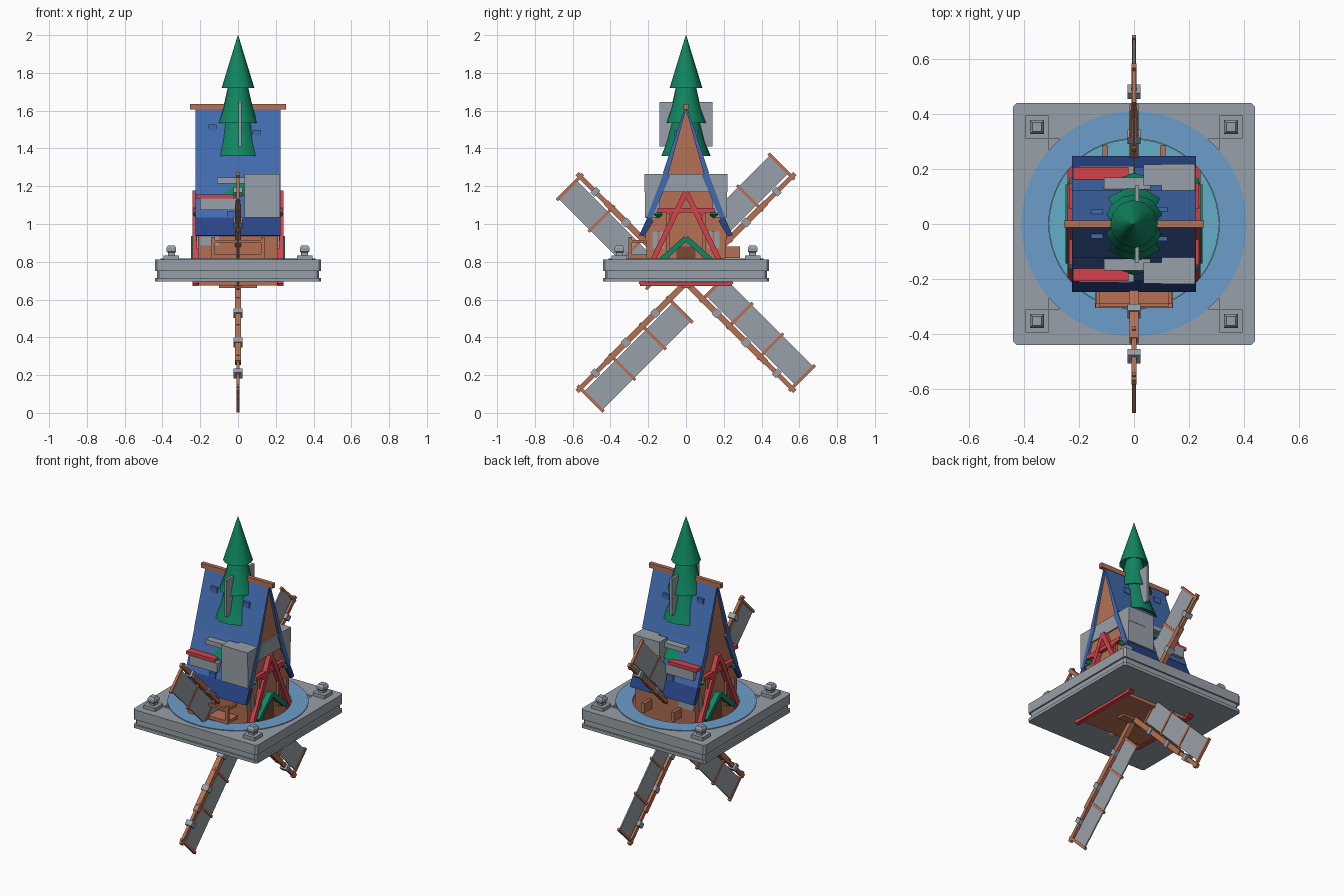
import bpy, bmesh, math
from mathutils import Matrix, Vector

if "Cube" in bpy.data.objects:
    bpy.data.objects.remove(bpy.data.objects["Cube"])

def mat(name, r, g, b):
    m = bpy.data.materials.new(name)
    lin = lambda c: (c / 255 / 12.92) if c < 11 else ((c / 255 + 0.055) / 1.055) ** 2.4
    m.diffuse_color = (lin(r), lin(g), lin(b), 1)
    m.use_nodes = True
    m.node_tree.nodes["Principled BSDF"].inputs["Base Color"].default_value = m.diffuse_color
    return m

GREY = mat("grey stone", 152, 160, 168)
WOOD = mat("brown wood", 182, 113, 84)
DARK = mat("dark wood", 120, 72, 52)
RED = mat("red trim", 212, 66, 76)
GREEN = mat("tree green", 16, 134, 96)
BLUE = mat("roof blue", 66, 107, 175)
NAVY = mat("eave navy", 40, 68, 135)
RING = mat("shore blue", 108, 158, 202)
TEAL = mat("water teal", 100, 175, 202)

def obj(name, bm, m):
    bmesh.ops.recalc_face_normals(bm, faces=bm.faces)
    me = bpy.data.meshes.new(name)
    bm.to_mesh(me)
    bm.free()
    me.materials.append(m)
    o = bpy.data.objects.new(name, me)
    bpy.context.collection.objects.link(o)
    return o

def box(name, x, y, z, m, M=None):
    """Box from three (min, max) ranges, optionally transformed."""
    bm = bmesh.new()
    bmesh.ops.create_cube(bm, size=1)
    for v in bm.verts:
        for i, (a, b) in enumerate((x, y, z)):
            v.co[i] = (a + b) / 2 + v.co[i] * (b - a)
    if M:
        bm.transform(M)
    return obj(name, bm, m)

def prism(name, pts, x0, x1, m):
    """Extrude a (y, z) outline along x."""
    bm = bmesh.new()
    f = bm.faces.new([bm.verts.new((x0, y, z)) for y, z in pts])
    g = bmesh.ops.extrude_face_region(bm, geom=[f])["geom"]
    bmesh.ops.translate(bm, verts=[v for v in g if isinstance(v, bmesh.types.BMVert)], vec=(x1 - x0, 0, 0))
    return obj(name, bm, m)

def lathe(name, prof, n, m, loc=(0, 0, 0), turn=0.0, closed=False):
    """Revolve an (r, z) profile about z."""
    bm = bmesh.new()
    rows = []
    for r, z in prof:
        rows.append([bm.verts.new((loc[0] + r * math.cos(turn + 2 * math.pi * i / n),
                                   loc[1] + r * math.sin(turn + 2 * math.pi * i / n), loc[2] + z)) for i in range(n)])
    pairs = list(zip(rows, rows[1:])) + ([(rows[-1], rows[0])] if closed else [])
    for a, b in pairs:
        for i in range(n):
            j = (i + 1) % n
            bm.faces.new((a[i], a[j], b[j], b[i]))
    if not closed:
        bm.faces.new(rows[0])
        bm.faces.new(rows[-1])
    return obj(name, bm, m)

# Platform: stepped square frame around a square pit
def frame(name, h, z0, z1):
    bm = bmesh.new()
    c = 0.012
    outer = [(h, c - h), (h, h - c), (h - c, h), (c - h, h), (-h, h - c), (-h, c - h), (c - h, -h), (h - c, -h)]
    p = 0.31
    inner = [(p, -p), (p, p), (p, p), (-p, p), (-p, p), (-p, -p), (-p, -p), (p, -p)]
    rows = [[bm.verts.new((x, y, z)) for x, y in ring] for ring, z in ((outer, z0), (outer, z1), (inner, z1), (inner, z0))]
    for k in range(4):
        a, b = rows[k], rows[(k + 1) % 4]
        for i in range(8):
            j = (i + 1) % 8
            bm.faces.new((a[i], a[j], b[j], b[i]))
    bmesh.ops.remove_doubles(bm, verts=bm.verts, dist=1e-5)
    obj(name, bm, GREY)

frame("platform_top", 0.44, 0.75, 0.812)
frame("platform_step", 0.43, 0.715, 0.75)
frame("platform_foot", 0.44, 0.695, 0.715)
box("platform_floor", (-0.311, 0.311), (-0.311, 0.311), (0.695, 0.72), GREY)
lathe("water", [(0.309, 0.72), (0.309, 0.727)], 48, TEAL)
lathe("shore_ring", [(0.31, 0.812), (0.41, 0.812), (0.41, 0.817), (0.31, 0.817)], 64, RING, closed=True)

# Corner lamps on the platform
for sx in (-1, 1):
    for sy in (-1, 1):
        x, y = 0.353 * sx, 0.353 * sy
        box("lamp_plate", (x - 0.041, x + 0.041), (y - 0.041, y + 0.041), (0.81, 0.834), GREY)
        lathe("lamp_block", [(0.026, 0.834), (0.026, 0.848), (0.036, 0.855), (0.036, 0.874), (0.024, 0.887)],
              4, GREY, (x, y, 0), math.pi / 4)

# House body
prism("house_body", [(0, 1.61), (0.1, 1.265), (0.185, 1.03), (0.215, 0.95), (0.2, 0.675),
                     (-0.2, 0.675), (-0.215, 0.95), (-0.185, 1.03), (-0.1, 1.265)], -0.213, 0.213, WOOD)

# Roof courses on both slopes
courses = [((0.0, 1.635), (0.122, 1.27), BLUE), ((0.112, 1.285), (0.208, 1.035), BLUE), ((0.2, 1.045), (0.248, 0.94), NAVY)]
for s in (-1, 1):
    for (y0, z0), (y1, z1), m in courses:
        prism("roof_course", [(s * y0, z0), (s * y1, z1), (s * (y1 - 0.028), z1 - 0.004), (s * max(y0 - 0.028, 0), z0 - 0.03)],
              -0.226, 0.226, m)
    # Loose shingles
    for x, z, y in ((-0.135, 1.51, 0.044), (-0.035, 1.05, 0.206), (0.1, 1.48, 0.054)):
        box("shingle", (x - 0.022, x + 0.022), (s * y - 0.008, s * y + 0.008), (z - 0.017, z + 0.017), BLUE)
    # Stone dormer blocks and ledges poking from the roof
    a, b = sorted((s * 0.14, s * 0.217))
    box("stone_block", (0.035, 0.222), (a, b), (1.035, 1.265), GREY)
    box("stone_block_cap", (-0.11, 0.06), (min(s * 0.1, s * 0.17), max(s * 0.1, s * 0.17)), (1.215, 1.245), GREY)
    a, b = sorted((s * 0.15, s * 0.212))
    box("stone_ledge", (-0.2, 0.0), (a, b), (1.075, 1.135), GREY)
    a, b = sorted((s * 0.16, s * 0.208))
    box("red_ledge", (-0.222, -0.02), (a, b), (1.135, 1.155), RED)
    a, b = sorted((s * 0.19, s * 0.217))
    box("wall_stone", (-0.2, -0.1), (a, b), (0.885, 0.95), GREY)
box("stone_band", (0.1, 0.222), (-0.219, 0.219), (1.17, 1.265), GREY)
box("ridge_beam", (-0.255, 0.255), (-0.013, 0.013), (1.607, 1.636), WOOD)

# Gable decoration on both ends
def bar(name, p, q, w, x0, x1, m):
    """Slanted bar in the yz plane from p to q."""
    p, q = Vector(p), Vector(q)
    n = (q - p).normalized()
    n = Vector((-n.y, n.x)) * w / 2
    prism(name, [tuple(p + n), tuple(q + n), tuple(q - n), tuple(p - n)], x0, x1, m)

for sx in (-1, 1):
    X = lambda a, b: sorted((sx * a, sx * b))
    for s in (-1, 1):
        bar("red_rafter", (0, 1.17), (s * 0.238, 0.68), 0.028, *X(0.206, 0.242), RED)
        bar("red_brace", (s * 0.055, 1.04), (s * 0.13, 1.08), 0.014, *X(0.206, 0.236), RED)
        bar("green_porch", (0, 0.925), (s * 0.135, 0.805), 0.028, *X(0.206, 0.25), GREEN)
        box("gable_window", X(0.206, 0.219), (s * 0.145 - 0.032, s * 0.145 + 0.032), (0.87, 0.96), GREY)
        box("window_frame", X(0.206, 0.223), (s * 0.145 - 0.005, s * 0.145 + 0.005), (0.87, 0.96), WOOD)
        lathe("gable_leaf", [(0.004, -0.018), (0.026, 0), (0.004, 0.018)], 8, GREEN, (sx * 0.215, s * 0.148, 1.05))
        box("gable_post", X(0.206, 0.226), (s * 0.095 - 0.008, s * 0.095 + 0.008), (0.81, 1.06), WOOD)
    box("red_tie", X(0.206, 0.236), (-0.15, 0.15), (1.062, 1.086), RED)
    box("red_sill", X(0.212, 0.242), (-0.243, 0.243), (0.672, 0.69), RED)
    box("door", X(0.206, 0.218), (-0.05, 0.05), (0.72, 0.88), DARK)

# Front balcony and back posts
box("balcony_floor", (-0.142, 0.142), (-0.305, -0.2), (0.818, 0.838), WOOD)
for sx in (-1, 1):
    box("balcony_post", (sx * 0.132 - 0.009, sx * 0.132 + 0.009), (-0.305, -0.287), (0.83, 0.93), WOOD)
    box("balcony_side_rail", (sx * 0.132 - 0.007, sx * 0.132 + 0.007), (-0.3, -0.2), (0.9, 0.916), WOOD)
    box("back_post", (sx * 0.105 - 0.01, sx * 0.105 + 0.01), (0.2, 0.285), (0.82, 0.88), WOOD)
box("balcony_rail", (-0.142, 0.142), (-0.303, -0.289), (0.9, 0.914), WOOD)

# Tree growing through the roof, tier by tier
for i, (zb, rb, zt, rt) in enumerate(((1.15, 0.185, 1.4, 0.06), (1.36, 0.133, 1.56, 0.07),
                                     (1.535, 0.108, 1.74, 0.05), (1.72, 0.087, 2.0, 0.001))):
    zm = zb + (zt - zb) * 0.4
    rm = rb + (rt - rb) * (0.5 if i < 3 else 0.4)
    t = lathe("tree_tier", [(rb * 0.6, zb + 0.02), (rb, zb), (rm, zm), (rt, zt)], 12, GREEN, turn=i * 0.2)
    bpy.ops.object.select_all(action='DESELECT')
    t.select_set(True)
    bpy.context.view_layer.objects.active = t
    bpy.ops.object.shade_smooth_by_angle(angle=math.radians(35))
lathe("tree_trunk", [(0.03, 0.8), (0.025, 1.3)], 8, DARK)
box("stone_plate", (0.003, 0.018), (-0.14, 0.14), (1.41, 1.647), GREY)

# Four windmill sails turning about x
for k in range(4):
    # local y runs along the arm, local z across the sail
    M = Matrix.Translation((0, 0, 0.69)) @ Matrix.Rotation(math.radians(45 + 90 * k), 4, 'X')
    box("sail_arm", (-0.016, 0.016), (0.0, 0.6), (-0.016, 0.016), WOOD, M)
    box("sail_arm_tip", (-0.009, 0.009), (0.6, 0.815), (-0.012, 0.012), WOOD, M)
    box("sail_cloth", (-0.004, 0.004), (0.125, 0.79), (0.026, 0.163), GREY, M)
    for r in (0.125, 0.325, 0.555, 0.792):
        box("sail_bar", (-0.008, 0.008), (r - 0.008, r + 0.008), (-0.02, 0.174), WOOD, M)
    for r in (0.23, 0.45, 0.68):
        box("sail_clamp", (-0.023, 0.023), (r - 0.016, r + 0.016), (-0.021, 0.021), GREY, M)
box("sail_hub", (-0.1, 0.1), (-0.025, 0.025), (0.662, 0.7), WOOD)
